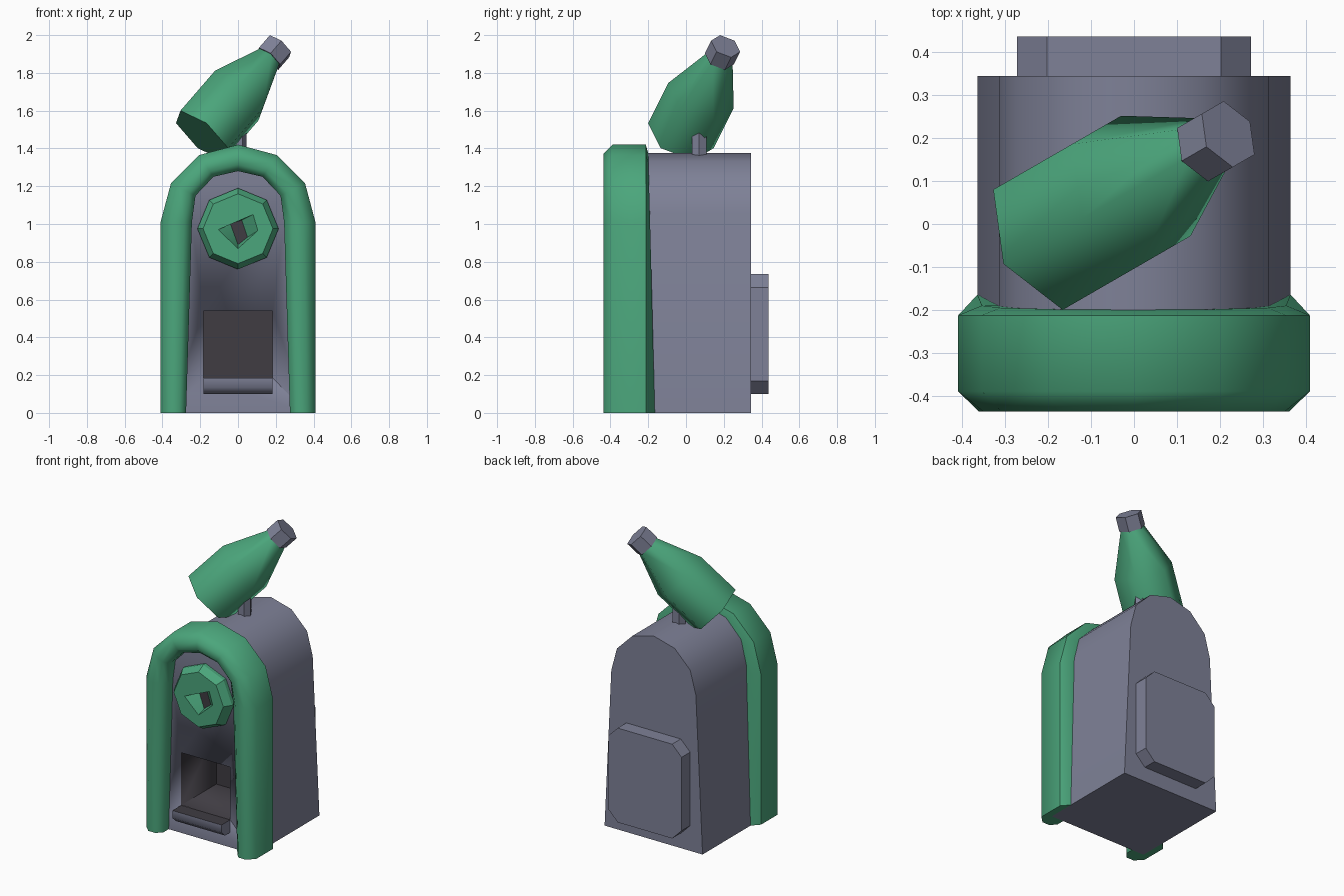
import bpy, bmesh
from math import sin, cos, pi, radians
from mathutils import Vector

cube = bpy.data.objects.get("Cube")
if cube:
    bpy.data.objects.remove(cube, do_unlink=True)


def make_material(name, rgb):
    m = bpy.data.materials.new(name)
    m.use_nodes = True
    m.diffuse_color = (*rgb, 1)
    m.node_tree.nodes["Principled BSDF"].inputs["Base Color"].default_value = (*rgb, 1)
    return m


GREY = make_material("slate grey", (0.21, 0.22, 0.31))
GREEN = make_material("leaf green", (0.07, 0.38, 0.20))
DARK = make_material("charcoal", (0.05, 0.045, 0.055))


def loft(name, rings, materials, angle=30, rule=None):
    """Skin a list of equal-sized rings and cap both ends."""
    bm = bmesh.new()
    loops = [[bm.verts.new(p) for p in ring] for ring in rings]
    n = len(loops[0])
    for a, b in zip(loops, loops[1:]):
        for i in range(n):
            j = (i + 1) % n
            bm.faces.new((a[i], a[j], b[j], b[i]))
    bm.faces.new(loops[0])
    bm.faces.new(loops[-1])
    bmesh.ops.recalc_face_normals(bm, faces=bm.faces)
    if rule:
        for f in bm.faces:
            f.material_index = int(rule(f))
    mesh = bpy.data.meshes.new(name)
    bm.to_mesh(mesh)
    bm.free()
    for m in materials:
        mesh.materials.append(m)
    ob = bpy.data.objects.new(name, mesh)
    bpy.context.collection.objects.link(ob)
    bpy.ops.object.select_all(action='DESELECT')
    ob.select_set(True)
    bpy.context.view_layer.objects.active = ob
    bpy.ops.object.shade_smooth_by_angle(angle=radians(angle))
    return ob


def extrude_y(name, profile, y0, y1, materials, **kw):
    return loft(name, [[(x, y, z) for x, z in profile] for y in (y0, y1)], materials, **kw)


def box_profile(x, z0, z1, c=0.0):
    """Rectangle in x and z, with corners cut by c."""
    if not c:
        return [(-x, z0), (x, z0), (x, z1), (-x, z1)]
    return [(-x + c, z0), (x - c, z0), (x, z0 + c), (x, z1 - c),
            (x - c, z1), (-x + c, z1), (-x, z1 - c), (-x, z0 + c)]


# Arched, slightly tapering body
R, SPRING = 0.315, 1.06
arch = [(R * cos(k * pi / 6), SPRING + R * sin(k * pi / 6)) for k in range(7)]
body = extrude_y("body", [(-0.365, 0), (0.365, 0)] + arch, -0.345, 0.345, [GREY], angle=32)

# Dark firebox opening cut into the body
cutter = extrude_y("opening_cutter", box_profile(0.183, 0.185, 0.54), -0.5, 0.03, [DARK])
cutter.hide_render = True
body.data.materials.append(DARK)
mod = body.modifiers.new("opening", 'BOOLEAN')
mod.operation = 'DIFFERENCE'
mod.solver = 'EXACT'
mod.material_mode = 'TRANSFER'
mod.object = cutter
bpy.context.view_layer.objects.active = body
bpy.ops.object.modifier_apply(modifier=mod.name)
bpy.data.objects.remove(cutter, do_unlink=True)

# Ash tray with a dark top and a bevelled lower lip
tray = [(-0.34, 0.1), (-0.40, 0.1), (-0.437, 0.135), (-0.437, 0.185), (-0.34, 0.185)]
loft("tray", [[(x, y, z) for y, z in tray] for x in (-0.183, 0.183)],
     [GREY, DARK], angle=50, rule=lambda f: f.normal.z > 0.9)

# Back panel
extrude_y("back_panel", box_profile(0.273, 0.1, 0.735, 0.07), 0.34, 0.437, [GREY])

# Chunky arched frame: (outer, inner) points on one side, from foot to crown
half = [((0.41, 0), (0.275, 0)), ((0.41, 1.01), (0.244, 1.01)),
        ((0.355, 1.215), (0.225, 1.15)), ((0.205, 1.365), (0.13, 1.25))]
path = half + [((0, 1.42), (0, 1.28))]
path += [((-o[0], o[1]), (-i[0], i[1])) for o, i in reversed(half)]
rings = []
for o, i in path:
    back = -0.165 - 0.025 * min(o[1], 1.4)
    section = [(0, -0.39), (0.35, -0.437), (0.75, -0.437), (1, -0.40),
               (1, -0.24), (0.75, back), (0.33, back), (0, -0.213)]
    rings.append([(o[0] + (i[0] - o[0]) * t, y, o[1] + (i[1] - o[1]) * t)
                  for t, y in section])
loft("frame", rings, [GREEN], angle=50)


# Octagonal dial with a four-cornered recess and dark floor
def octagon(r, y):
    return [(r * cos(k * pi / 4), y, 0.975 + r * sin(k * pi / 4)) for k in range(8)]


def split_ring(right, upper, left, lower, y):
    """Eight points round a four-cornered hole, matched to the octagon."""
    r, u, l, d = (Vector((x, y, z)) for x, z in (right, upper, left, lower))
    return [r, u, u.lerp(l, 0.4), u.lerp(l, 0.7), l, l.lerp(d, 0.5), d, d.lerp(r, 0.5)]


FRONT = -0.42
loft("dial", [octagon(0.215, -0.34), octagon(0.215, -0.37), octagon(0.185, FRONT),
              split_ring((0.105, 0.965), (0.08, 1.05), (-0.105, 0.97), (0, 0.87), FRONT),
              split_ring((0.05, 0.93), (0.02, 1.02), (-0.04, 1.0), (0, 0.89), -0.36)],
     [GREEN, DARK], angle=25, rule=lambda f: len(f.verts) == 8 and f.calc_center_median().y < -0.35)

# Post that carries the bottle
loft("post", [[(0.045 * cos(k * pi / 3), 0.07 + 0.045 * sin(k * pi / 3), z) for k in range(6)]
              for z in (1.3, 1.49)], [GREY])

# Tilted six-sided bottle and its cap
AZ, EL = radians(30), radians(45)
BASE = Vector((-0.19, -0.027, 1.468))
axis = Vector((cos(EL) * cos(AZ), cos(EL) * sin(AZ), sin(EL)))
side = Vector((-sin(AZ), cos(AZ), 0))
up = axis.cross(side)


def hexagon(d, r):
    return [BASE + axis * d + (up * cos(k * pi / 3) + side * sin(k * pi / 3)) * r
            for k in range(6)]


loft("bottle", [hexagon(0, 0.187), hexagon(0.3, 0.187), hexagon(0.59, 0.07)],
     [GREEN], angle=65)
loft("bottle_cap", [hexagon(0.575, 0.083), hexagon(0.669, 0.083)], [GREY])
